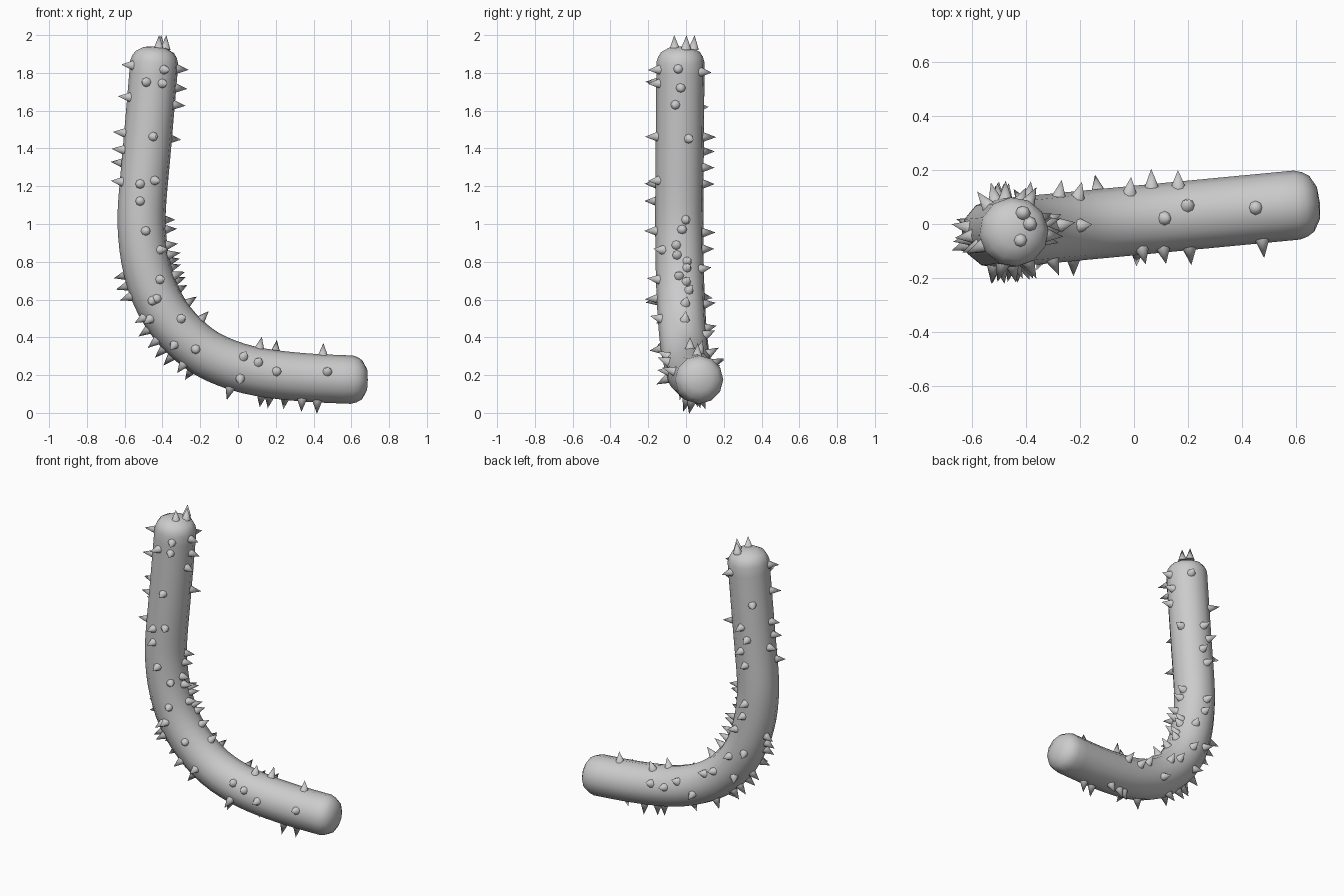
import bpy, bmesh, random
from math import sin, cos, asin, pi
from mathutils import Vector

if "Cube" in bpy.data.objects:
    bpy.data.objects.remove(bpy.data.objects["Cube"])

random.seed(4)
R, SIDES = 0.128, 12

# Centre line of the stem (x, z); it lies in one slightly turned upright plane
PTS = [(-.438, 1.94), (-.448, 1.8), (-.482, 1.4), (-.508, 1.1), (-.508, .95), (-.485, .78),
       (-.43, .61), (-.335, .46), (-.2, .335), (-.05, .26), (.12, .215), (.35, .188), (.6, .176), (.687, .174)]
P3 = [Vector((x, -.03 + .095 * (x + .45), z)) for x, z in PTS]
SIDE = Vector((-.095, 1, 0)).normalized()


def spline(p, n=12):
    q = [2 * p[0] - p[1]] + p + [2 * p[-1] - p[-2]]
    out = []
    for i in range(1, len(q) - 2):
        a, b, c, d = q[i - 1:i + 3]
        for k in range(n):
            t = k / n
            out.append(.5 * (2 * b + (c - a) * t + (2 * a - 5 * b + 4 * c - d) * t * t
                             + (3 * b - a - 3 * c + d) * t ** 3))
    return out + [p[-1]]


PATH = spline(P3)
ARC = [0]
for a, b in zip(PATH, PATH[1:]):
    ARC.append(ARC[-1] + (b - a).length)
TOTAL = ARC[-1]


def frame(s):
    """Point, tangent and inner-bend normal at arc length s."""
    s = min(max(s, 0), TOTAL)
    i = max(k for k in range(len(ARC) - 1) if ARC[k] <= s)
    p = PATH[i].lerp(PATH[i + 1], (s - ARC[i]) / (ARC[i + 1] - ARC[i]))
    j, k = max(i - 2, 0), min(i + 3, len(PATH) - 1)
    t = (PATH[k] - PATH[j]).normalized()
    return p, t, SIDE.cross(t).normalized() * (1 if SIDE.cross(t).x + SIDE.cross(t).z > 0 else -1)


def finish(bm, name, angle):
    bmesh.ops.recalc_face_normals(bm, faces=bm.faces)
    me = bpy.data.meshes.new(name)
    bm.to_mesh(me)
    bm.free()
    ob = bpy.data.objects.new(name, me)
    bpy.context.collection.objects.link(ob)
    bpy.ops.object.select_all(action='DESELECT')
    ob.select_set(True)
    bpy.context.view_layer.objects.active = ob
    bpy.ops.object.shade_smooth_by_angle(angle=angle)


# Stem: swept tube with rounded ends
CAP = [(.006, .06), (.03, .103), (.055, .119), (.085, R)]
rings = CAP + [(.085 + (TOTAL - .17) * i / 40, R) for i in range(1, 40)] + [(TOTAL - s, r) for s, r in reversed(CAP)]
bm = bmesh.new()
loops = []
for s, r in rings:
    p, t, n = frame(s)
    loops.append([bm.verts.new(p + r * (n * cos(2 * pi * k / SIDES) + SIDE * sin(2 * pi * k / SIDES)))
                  for k in range(SIDES)])
for a, b in zip(loops, loops[1:]):
    for k in range(SIDES):
        m = (k + 1) % SIDES
        bm.faces.new((a[k], a[m], b[m], b[k]))
for loop, p in ((loops[0], PATH[0]), (loops[-1], PATH[-1])):
    c = bm.verts.new(p)
    for k in range(SIDES):
        bm.faces.new((loop[k], loop[(k + 1) % SIDES], c))
finish(bm, "stem", .9)

# Thorns: small cones standing on the stem
bm = bmesh.new()


def thorn(base, d, h=.07, r=.028, n=8):
    u = d.orthogonal().normalized()
    v = d.cross(u)
    tip = bm.verts.new(base + d * h)
    ring = [bm.verts.new(base - d * .006 + r * (u * cos(2 * pi * k / n) + v * sin(2 * pi * k / n))) for k in range(n)]
    for k in range(n):
        bm.faces.new((ring[k], ring[(k + 1) % n], tip))
    bm.faces.new(ring)


def stem_thorn(s, ang):
    p, t, n = frame(s)
    d = n * cos(ang) + SIDE * sin(ang)
    thorn(p + d * (R - .005), d, random.uniform(.062, .07))


# Angle 0 faces the inside of the bend, pi/2 the back, pi the outside
INNER = [.11, .21, .3, .48, .92, .98, 1.07, 1.13, 1.17, 1.21, 1.26, 1.3, 1.36, 1.46, 1.6, 2.02, 2.12, 2.38]
OUTER = [.11, .28, .47, .56, .63, .73, 1.19, 1.24, 1.29, 1.4, 1.46, 1.52, 1.57, 1.62, 1.68, 1.73, 1.92, 2.08,
         2.12, 2.2, 2.28, 2.36]
BACK = [.13, .33, .48, .56, .64, .73, .99, 1.08, 1.2, 1.32, 1.4, 1.5, 1.58, 1.66, 1.81, 1.9, 2.0, 2.1]
for rows, ang, jitter in ((INNER, 0, .35), (OUTER, pi, .4), (BACK, pi / 2, .6)):
    for s in rows:
        stem_thorn(s, ang + random.uniform(-jitter, jitter))

# Front thorns by (x, z)
FRONT = [(-.5, 1.74), (-.41, 1.74), (-.4, 1.82), (-.46, 1.47), (-.53, 1.22), (-.45, 1.22), (-.53, 1.12), (-.5, .96),
         (-.42, .86), (-.42, .7), (-.47, .6), (-.44, .6), (-.48, .5), (-.31, .5), (-.35, .36), (-.24, .34), (.02, .3),
         (0, .18), (.1, .27), (.19, .22), (.47, .22)]
for x, z in FRONT:
    i = min(range(len(PATH)), key=lambda k: (PATH[k].x - x) ** 2 + (PATH[k].z - z) ** 2)
    p, t, n = frame(ARC[i])
    off = (x - p.x) * n.x + (z - p.z) * n.z
    stem_thorn(ARC[i], pi + pi / 2 + asin(max(-.95, min(.95, off / R))))

# Crown thorns on the upper tip
for x, y in ((-.42, -.06), (-.385, 0), (-.41, .04)):
    thorn(Vector((x, y, 1.93)), Vector(((x + .44) * 1.5, (y + .03) * 1.2, 1)).normalized(), .07)
finish(bm, "thorns", 1.2)
